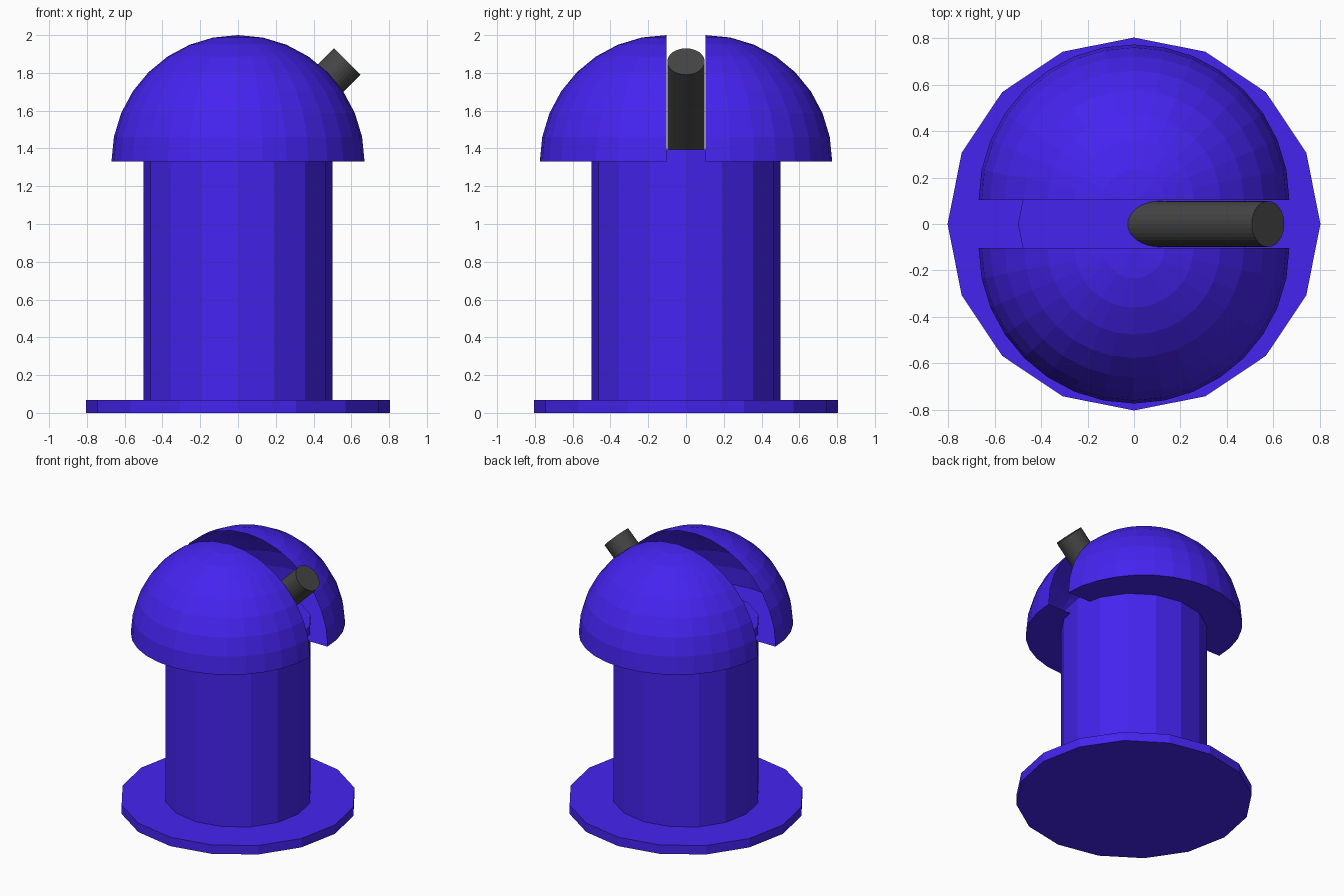
import bpy, bmesh, math
from mathutils import Vector

if "Cube" in bpy.data.objects:
    bpy.data.objects.remove(bpy.data.objects["Cube"])


def material(name, rgb):
    m = bpy.data.materials.new(name)
    m.diffuse_color = (*rgb, 1)
    m.use_nodes = True
    m.node_tree.nodes["Principled BSDF"].inputs["Base Color"].default_value = m.diffuse_color
    return m


blue = material("blue", (0.06, 0.017, 0.87))
dark = material("dark_grey", (0.06, 0.06, 0.06))


def cylinder(name, radius, start, end, sides, mat):
    start, end = Vector(start), Vector(end)
    axis = end - start
    bpy.ops.mesh.primitive_cylinder_add(
        vertices=sides, radius=radius, depth=axis.length,
        location=(start + end) / 2,
        rotation=axis.to_track_quat('Z', 'Y').to_euler())
    ob = bpy.context.object
    ob.name = name
    ob.data.materials.append(mat)
    return ob


def dome_half(name, side):
    # quarter-sphere shell with a flat floor, open towards the slot
    bm = bmesh.new()
    bmesh.ops.create_uvsphere(bm, u_segments=32, v_segments=16, radius=0.67)
    for normal in ((0, 0, -1), (0, -side, 0)):
        bmesh.ops.bisect_plane(
            bm, geom=bm.verts[:] + bm.edges[:] + bm.faces[:], dist=1e-4,
            plane_co=(0, 0, 0), plane_no=normal, clear_outer=True)
    rim = [v for v in bm.verts if abs(v.co.z) < 1e-3]
    rim.sort(key=lambda v: v.co.x)
    floor = bm.faces.new(rim)
    floor.normal_update()
    if floor.normal.z > 0:
        floor.normal_flip()
    me = bpy.data.meshes.new(name)
    bm.to_mesh(me)
    bm.free()
    me.materials.append(blue)
    ob = bpy.data.objects.new(name, me)
    ob.location = (0, side * 0.104, 1.33)
    bpy.context.collection.objects.link(ob)


# base plate and column
cylinder("base_plate", 0.804, (0, 0, 0), (0, 0, 0.067), 16, blue)
cylinder("column", 0.5, (0, 0, 0.067), (0, 0, 1.395), 16, blue)

# split dome
dome_half("dome_front", -1)
dome_half("dome_back", 1)

# tilted tube rising out of the column through the slot
cylinder("tube", 0.099, (-0.02, 0, 1.262), (0.578, 0, 1.86), 32, dark)
